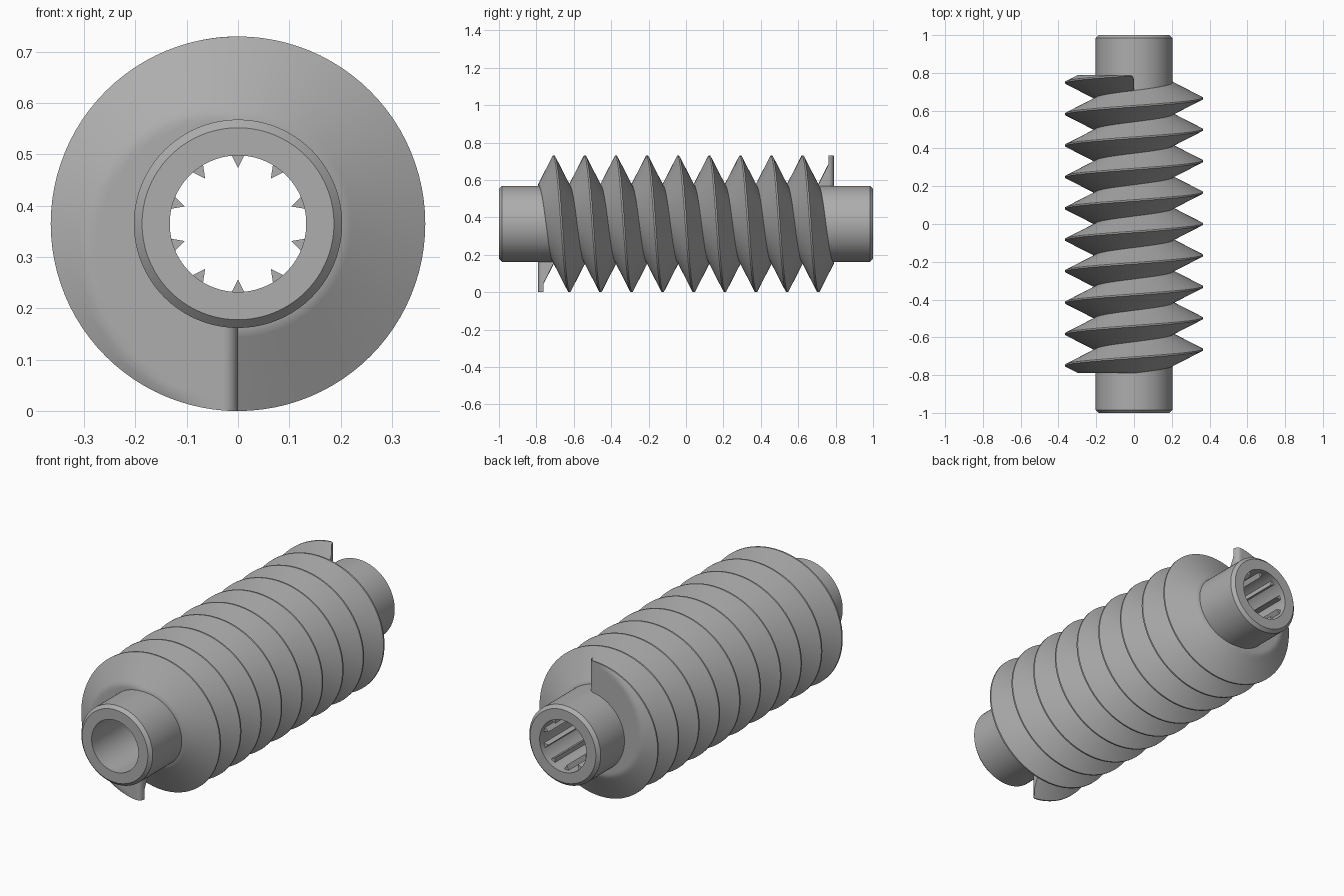
import bpy, bmesh, math
from mathutils import Matrix, Vector

cube = bpy.data.objects.get("Cube")
if cube:
    bpy.data.objects.remove(cube, do_unlink=True)

AXIS_Z = 0.365      # height of the long axis
SHAFT_R = 0.203
BORE_R = 0.133
TIP_R = 0.365
ROOT_R = 0.208
END = 0.79          # thread is trimmed flat here
TURNS = 9.5
PITCH = 2 * END / TURNS
ROUND = 0.028       # rounding where the thread starts and stops

steel = bpy.data.materials.new("grey steel")
steel.use_nodes = True
GREY = (0.42, 0.42, 0.42, 1)
steel.diffuse_color = GREY
steel.node_tree.nodes["Principled BSDF"].inputs["Base Color"].default_value = GREY


def finish(name, bm, smooth=True):
    bmesh.ops.remove_doubles(bm, verts=bm.verts, dist=1e-5)
    bmesh.ops.recalc_face_normals(bm, faces=bm.faces)
    mesh = bpy.data.meshes.new(name)
    bm.to_mesh(mesh)
    bm.free()
    obj = bpy.data.objects.new(name, mesh)
    bpy.context.collection.objects.link(obj)
    mesh.materials.append(steel)
    if smooth:
        bpy.ops.object.select_all(action='DESELECT')
        obj.select_set(True)
        bpy.context.view_layer.objects.active = obj
        bpy.ops.object.shade_smooth_by_angle(angle=math.radians(30))
    return obj


def around(r, s, y):
    """Point at radius r, turned by s from straight down."""
    return Vector((-r * math.sin(s), y, AXIS_Z - r * math.cos(s)))


def skin(bm, rings, wrap):
    """Join closed rings of points with quads."""
    loops = [[bm.verts.new(p) for p in ring] for ring in rings]
    n = len(loops[0])
    pairs = list(zip(loops, loops[1:]))
    if wrap:
        pairs.append((loops[-1], loops[0]))
    for a, b in pairs:
        for i in range(n):
            j = (i + 1) % n
            bm.faces.new((a[i], a[j], b[j], b[i]))
    return loops


# Hollow shaft with chamfered outer rims
profile = [(BORE_R, -1), (SHAFT_R - 0.016, -1), (SHAFT_R, -0.984),
           (SHAFT_R, 0.984), (SHAFT_R - 0.016, 1), (BORE_R, 1)]
bm = bmesh.new()
skin(bm, [[around(r, math.tau * k / 128, y) for r, y in profile]
          for k in range(128)], True)
finish("hollow_shaft", bm)

# Helical thread: a pointed tooth section swept along the shaft
FLANK = 12
flank = [(ROOT_R + (TIP_R - ROOT_R) * i / FLANK,
          PITCH / 2 + (0.004 - PITCH / 2) * i / FLANK) for i in range(FLANK + 1)]
section = [(SHAFT_R - 0.01, PITCH / 2)] + flank
section = [(r, -w) for r, w in section] + [(r, w) for r, w in reversed(section)]

total = math.tau * TURNS
fine = [0.012 * k for k in range(14)]
steps = int(TURNS * 96)
angles = fine + [total * k / steps for k in range(3, steps - 2)] \
    + [total - a for a in reversed(fine)]


def trim(r, s):
    """How far the flat end is pulled back by the rounded corner."""
    d = ROUND - min(ROUND, r * s)
    return END - (ROUND - math.sqrt(ROUND ** 2 - d ** 2))


rings = []
for s in angles:
    mid = -END + PITCH * s / math.tau
    rings.append([around(r, s, min(max(mid + w, -trim(r, s)), trim(r, total - s)))
                  for r, w in section])
bm = bmesh.new()
loops = skin(bm, rings, False)
for cap in (loops[0], loops[-1]):
    bm.faces.new(cap)
finish("helical_thread", bm)

# Ten triangular drive ribs inside the rear of the bore
bm = bmesh.new()
for k in range(10):
    turn = Matrix.Rotation(math.tau * k / 10, 3, 'Y')
    centre = Vector((0, 0, AXIS_Z))
    tri = [(-0.014, BORE_R + 0.003), (0, 0.109), (0.014, BORE_R + 0.003)]
    ends = [[turn @ Vector((x, y, z)) + centre for x, z in tri] for y in (-0.1, 0.97)]
    for cap in skin(bm, ends, False):
        bm.faces.new(cap)
finish("bore_ribs", bm, smooth=False)
